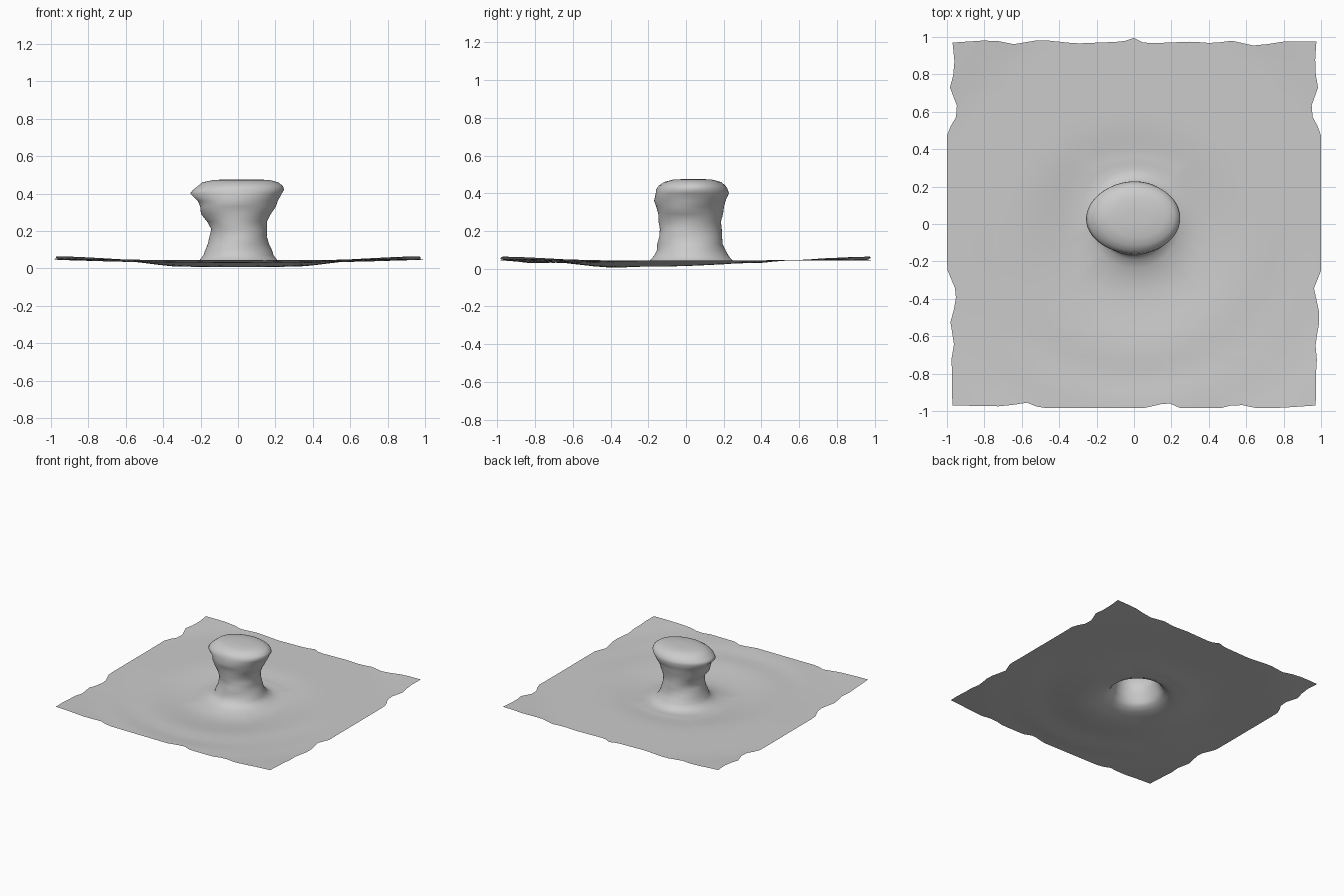
import bpy, bmesh, math
from mathutils import Vector

if "Cube" in bpy.data.objects:
    bpy.data.objects.remove(bpy.data.objects["Cube"])

N = 128

# ragged outline of the sheet, clockwise from the back left corner
OUTLINE = [(-.97, .97), (-.74, .985), (-.68, .955), (-.5, .985), (-.31, .965), (-.06, .975),
           (0, .995), (.06, .965), (.31, .975), (.44, .965), (.5, .985), (.68, .945), (.74, .975),
           (.975, .975), (.965, .82), (.99, .74), (.955, .68), (.945, .59), (1, .49), (1, -.25),
           (.96, -.35), (.98, -.42), (.995, -.5), (.97, -.64), (.98, -.75), (.97, -.82), (.98, -.97),
           (.75, -.985), (.62, -.985), (.56, -.96), (.46, -.985), (.25, -.985), (.18, -.955),
           (.05, -.985), (-.5, -.985), (-.57, -.955), (-.7, -.975), (-.98, -.97), (-.97, -.82),
           (-.98, -.74), (-.96, -.66), (-.985, -.5), (-.955, -.44), (-.95, -.36), (-1, -.24),
           (-1, .49), (-.94, .59), (-.955, .68), (-.99, .74), (-.955, .82)]

# knob sections: z, x min, x max, y min, y max
KNOB = [(.476, -.06, .09, 0, .08), (.472, -.13, .17, -.07, .14), (.46, -.19, .215, -.115, .185),
        (.44, -.215, .24, -.145, .21), (.42, -.24, .247, -.158, .222), (.40, -.252, .238, -.162, .226),
        (.36, -.215, .212, -.166, .213), (.33, -.205, .2, -.16, .2), (.29, -.195, .178, -.148, .195),
        (.25, -.165, .155, -.143, .188), (.21, -.145, .153, -.14, .188), (.17, -.15, .156, -.143, .19),
        (.13, -.162, .166, -.15, .197), (.10, -.176, .178, -.155, .207), (.07, -.185, .19, -.168, .225),
        (.045, -.205, .21, -.19, .245), (.027, -.25, .255, -.235, .29)]


def edge_point(angle):
    """Where a ray from the centre meets the ragged outline."""
    d = Vector((math.cos(angle), math.sin(angle)))
    for a, b in zip(OUTLINE, OUTLINE[1:] + OUTLINE[:1]):
        a, e = Vector(a), Vector(b) - Vector(a)
        den = d.cross(e)
        if abs(den) > 1e-9:
            t, s = a.cross(e) / den, a.cross(d) / den
            if t > 0 and -1e-6 <= s <= 1 + 1e-6:
                return d * t
    return d


def smooth(t):
    t = max(0, min(1, t))
    return t * t * (3 - 2 * t)


def sheet_height(x, y):
    """Shallow dish around the knob with a trough in front and lifted corners."""
    z = .006 + .038 * smooth((math.hypot(x, y + .12) - .25) / .45)
    z -= .018 * math.exp(-((math.hypot(x, y) - .8) / .1) ** 2) * max(0, -y)
    return z + .02 * smooth((math.hypot(x, y) - 1.05) / .33)


bm = bmesh.new()
angles = [2 * math.pi * i / N for i in range(N)]
rings = []

# knob rings with slight horizontal wrinkles
for k, (z, x0, x1, y0, y1) in enumerate(KNOB):
    ring = []
    for a in angles:
        w = 1 + (.018 * math.sin(3 * a + 2.1 * k) if 4 < k < 14 else 0)
        ring.append(bm.verts.new(((x0 + x1) / 2 + (x1 - x0) / 2 * w * math.cos(a),
                                  (y0 + y1) / 2 + (y1 - y0) / 2 * w * math.sin(a), z)))
    rings.append(ring)

# sheet rings, from the knob's flared foot out to the ragged edge
edge = [edge_point(a) for a in angles]
foot = [v.co.copy() for v in rings[-1]]
for t in (.05, .1, .17, .25, .34, .44, .54, .64, .73, .81, .88, .94, 1):
    ring = []
    for f, e in zip(foot, edge):
        x, y = f.xy.lerp(e, t)
        flare = .015 * (1 - smooth(t / .15))
        ring.append(bm.verts.new((x, y, sheet_height(x, y) + flare)))
    rings.append(ring)

# skin: closed top, open underneath
bm.faces.new(rings[0])
for upper, lower in zip(rings, rings[1:]):
    for i in range(N):
        j = (i + 1) % N
        bm.faces.new((upper[i], lower[i], lower[j], upper[j]))
for f in bm.faces:
    f.smooth = True

mesh = bpy.data.meshes.new("sheet_with_knob")
bm.to_mesh(mesh)
bm.free()
mat = bpy.data.materials.new("light grey")
mat.diffuse_color = (.6, .6, .6, 1)
mat.use_nodes = True
mat.node_tree.nodes["Principled BSDF"].inputs["Base Color"].default_value = mat.diffuse_color
mesh.materials.append(mat)
bpy.context.collection.objects.link(bpy.data.objects.new("sheet_with_knob", mesh))
